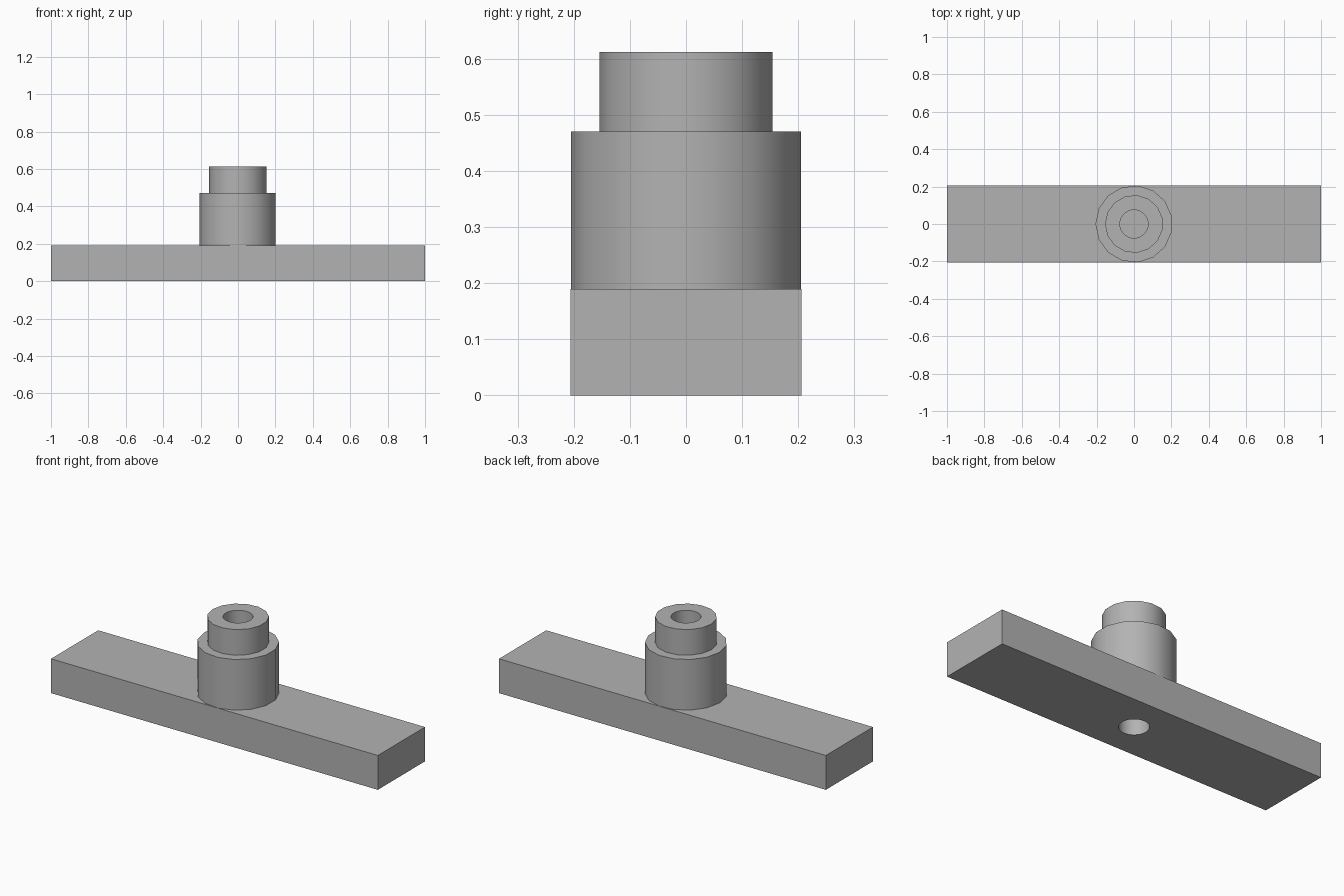
import bpy
import bmesh
import math

if "Cube" in bpy.data.objects:
    bpy.data.objects.remove(bpy.data.objects["Cube"], do_unlink=True)

LENGTH, DEPTH, BAR_TOP = 2.0, 0.412, 0.19
SHOULDER, TOP = 0.47, 0.612
SIDES, BORE_SIDES, BORE = 15, 32, 0.075

grey = bpy.data.materials.new("plain grey")
grey.use_nodes = True
colour = (0.45, 0.45, 0.45, 1)
grey.diffuse_color = colour
grey.node_tree.nodes["Principled BSDF"].inputs["Base Color"].default_value = colour


def finish(name, bm):
    mesh = bpy.data.meshes.new(name)
    bmesh.ops.recalc_face_normals(bm, faces=bm.faces)
    bm.to_mesh(mesh)
    bm.free()
    mesh.materials.append(grey)
    obj = bpy.data.objects.new(name, mesh)
    bpy.context.collection.objects.link(obj)
    return obj


def ring(bm, radius, z, sides):
    """Closed loop of edges with one corner pointing to -x."""
    verts = []
    for i in range(sides):
        a = math.pi + math.tau * i / sides
        verts.append(bm.verts.new((radius * math.cos(a), radius * math.sin(a), z)))
    return [bm.edges.new((verts[i - 1], verts[i])) for i in range(sides)]


def bridge(bm, a, b):
    bmesh.ops.bridge_loops(bm, edges=a + b)


def fill_between(bm, a, b):
    bmesh.ops.triangle_fill(bm, edges=a + b, use_beauty=True)


def smooth(obj):
    bpy.ops.object.select_all(action="DESELECT")
    obj.select_set(True)
    bpy.context.view_layer.objects.active = obj
    bpy.ops.object.shade_smooth_by_angle(angle=math.radians(35))


# Long rectangular bar with the bore running through it
bm = bmesh.new()
faces = []
loops = []
for z in (0, BAR_TOP):
    corners = [bm.verts.new((sx * LENGTH / 2, sy * DEPTH / 2, z))
               for sx, sy in ((-1, -1), (1, -1), (1, 1), (-1, 1))]
    outline = [bm.edges.new((corners[i - 1], corners[i])) for i in range(4)]
    bore = ring(bm, BORE, z, BORE_SIDES)
    fill_between(bm, outline, bore)
    loops.append((outline, bore))
for low, high in zip(*loops):
    bridge(bm, low, high)
smooth(finish("base_bar", bm))

# Stepped boss standing on the bar, open through the middle
bm = bmesh.new()
steps = [(0.206, BAR_TOP), (0.206, SHOULDER), (0.155, SHOULDER), (0.155, TOP)]
rings = [ring(bm, r, z, SIDES) for r, z in steps]
for low, high in zip(rings, rings[1:]):
    bridge(bm, low, high)
bore_low = ring(bm, BORE, BAR_TOP, BORE_SIDES)
bore_high = ring(bm, BORE, TOP, BORE_SIDES)
bridge(bm, bore_low, bore_high)
fill_between(bm, rings[-1], bore_high)
smooth(finish("stepped_boss", bm))
